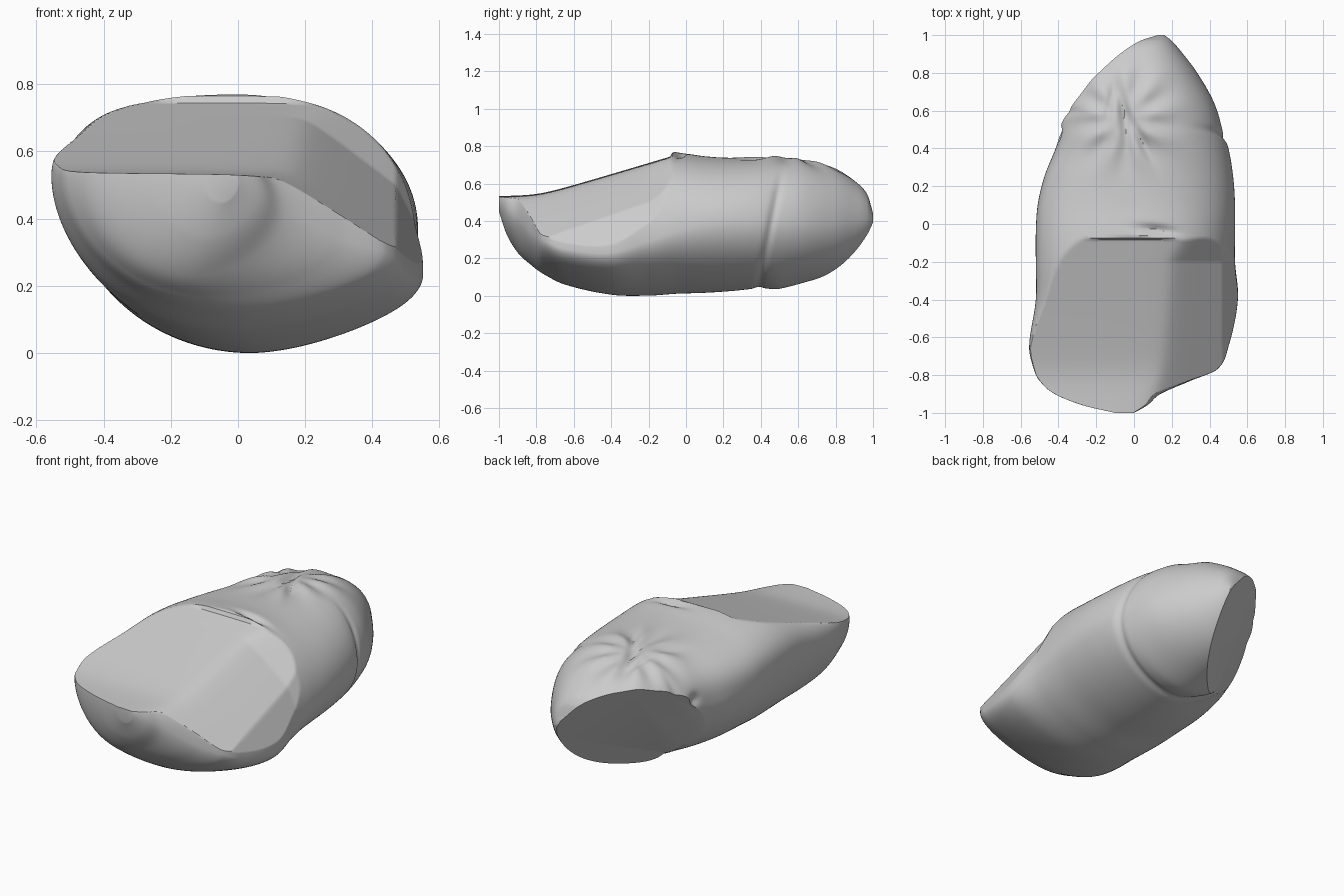
import bpy, bmesh
from math import sin, cos, pi, exp, atan2, hypot, sqrt
from mathutils import Vector

if "Cube" in bpy.data.objects:
    bpy.data.objects.remove(bpy.data.objects["Cube"])

# Cross-sections along the length:
# y, left x, right x, bottom z, top z, height of widest point left / right
STATIONS = [
    (-1.00, -.10, .00, .45, .56, .52, .51),
    (-.96, -.27, .07, .33, .60, .52, .47),
    (-.90, -.42, .14, .23, .62, .52, .42),
    (-.83, -.50, .30, .165, .64, .52, .34),
    (-.77, -.53, .44, .12, .66, .52, .30),
    (-.65, -.555, .50, .06, .72, .52, .25),
    (-.40, -.52, .55, .005, .77, .51, .23),
    (-.20, -.52, .535, .00, .78, .50, .29),
    (-.05, -.52, .535, .01, .767, .49, .34),
    (.10, -.51, .535, .015, .745, .48, .37),
    (.25, -.475, .525, .025, .735, .47, .38),
    (.40, -.415, .50, .04, .735, .46, .38),
    (.50, -.38, .465, .04, .74, .46, .38),
    (.65, -.34, .42, .075, .72, .45, .38),
    (.80, -.27, .335, .125, .675, .44, .38),
    (.90, -.18, .26, .19, .615, .43, .39),
    (.97, -.06, .20, .28, .54, .41, .40),
    (1.0, .08, .16, .37, .44, .41, .40),
]
RING, STEPS = 220, 13


def spline(a, b, c, d, t):
    """Catmull-Rom blend with slopes scaled to the uneven y spacing."""
    h = c[0] - b[0]
    out = [b[0] + h * t]
    for k in range(1, len(b)):
        m0 = (c[k] - a[k]) / (c[0] - a[0]) * h
        m1 = (d[k] - b[k]) / (d[0] - b[0]) * h
        out.append((2*t**3 - 3*t*t + 1) * b[k] + (t**3 - 2*t*t + t) * m0
                   + (3*t*t - 2*t**3) * c[k] + (t**3 - t*t) * m1)
    return out


def gauss(d, w):
    return exp(-(d / w) ** 2)


def soft_max(a, b, k):
    return (a + b + sqrt((a - b) ** 2 + k * k)) / 2


def cut_height(x, y):
    """Flat sloping front cut with a facet falling away to the right."""
    main = soft_max(.768 + .3 * y, .53, .03) + 1.5 * max(0, y + .085)
    side = .93 - .77 * x + .345 * y - 1.2 * max(0, x - .47)
    side += .4 * max(0, y + .2)
    return -soft_max(-main, -side, .035)


def surface(s, a):
    y, xl, xr, zb, zt, zl, zr = s
    cx = xl + (xr - xl) * .52
    c, sn = cos(a), sin(a)
    right, up = c >= 0, sn >= 0
    n = (2.05 if right else 2.7) if up else 1.85
    r = (abs(c) ** n + abs(sn) ** n) ** (-1 / n)
    u, v = abs(c) * r, abs(sn) * r
    # Blend the widest heights across the middle
    zm = zl + (zr - zl) * (.5 + .5 * c)
    x = cx + (xr - cx if right else xl - cx) * u
    z = zm + (zt - zm if up else zb - zm) * v

    # Curved seam round the back cap, fading out on top
    seam = .38 + .2 * z + .3 * max(0, -x)
    fade = 1 - max(0, min(1, (z - .55) / .15))
    k = 1 - fade * (.025 * gauss(y - seam, .022) - .01 * gauss(y - seam - .09, .07))
    # Small bulge and notch on the back left flank
    k += .05 * gauss(hypot(y - .55, z - .5), .08) * (x < -.1)
    k -= .05 * gauss(hypot(y - .48, z - .5), .035) * (x < -.1)
    x, z = cx + (x - cx) * k, .4 + (z - .4) * k

    if up:
        # Folds gathered around a pucker on the top at the back
        dx, dy = x + .05, y - .56
        r, ang = hypot(dx, dy), atan2(dy, dx)
        z += .008 * sin(9 * ang) * gauss(r - .2, .11) * min(1, r / .16) ** 2
        z -= .03 * gauss(dx + .12 * dy, .028) * gauss(dy, .14)
        z -= .016 * gauss(dx - .08 + .5 * (dy + .1), .025) * gauss(dy + .1, .13)
        z -= .012 * gauss(dx + .09 - .2 * dy, .022) * gauss(dy - .08, .12)
        # Crease behind the cut
        z -= .025 * gauss(y + .03 + .1 * (x - .1), .025) * gauss(x - .12, .1)
        z = min(z, cut_height(x, y))
    return Vector((x, y, z))


# Loft the body
bm = bmesh.new()
rows = []
last = len(STATIONS) - 1
for i in range(last):
    a, b, c, d = (STATIONS[max(0, min(last, i + o))] for o in (-1, 0, 1, 2))
    for j in range(STEPS + (i == last - 1)):
        s = spline(a, b, c, d, j / STEPS)
        rows.append([bm.verts.new(surface(s, 2 * pi * k / RING)) for k in range(RING)])
for r0, r1 in zip(rows, rows[1:]):
    for k in range(RING):
        m = (k + 1) % RING
        bm.faces.new((r0[k], r0[m], r1[m], r1[k]))
bm.faces.new(rows[0])
bm.faces.new(rows[-1])
bmesh.ops.remove_doubles(bm, verts=bm.verts, dist=.0004)

# Slice the undercut flat face off the back left
normal = Vector((-.69, .66, -.45))
res = bmesh.ops.bisect_plane(
    bm, geom=bm.verts[:] + bm.edges[:] + bm.faces[:],
    plane_co=normal * (.375 / normal.length_squared), plane_no=normal,
    clear_outer=True)
edges = [e for e in res["geom_cut"] if isinstance(e, bmesh.types.BMEdge)]
bmesh.ops.holes_fill(bm, edges=edges, sides=0)
bmesh.ops.recalc_face_normals(bm, faces=bm.faces)

# Rest it on the ground
low = min(v.co.z for v in bm.verts)
bmesh.ops.translate(bm, verts=bm.verts, vec=(0, 0, -low))

mesh = bpy.data.meshes.new("carved_body")
bm.to_mesh(mesh)
bm.free()
body = bpy.data.objects.new("carved_body", mesh)
bpy.context.collection.objects.link(body)
bpy.context.view_layer.objects.active = body
body.select_set(True)
bpy.ops.object.shade_smooth_by_angle(angle=.6)
